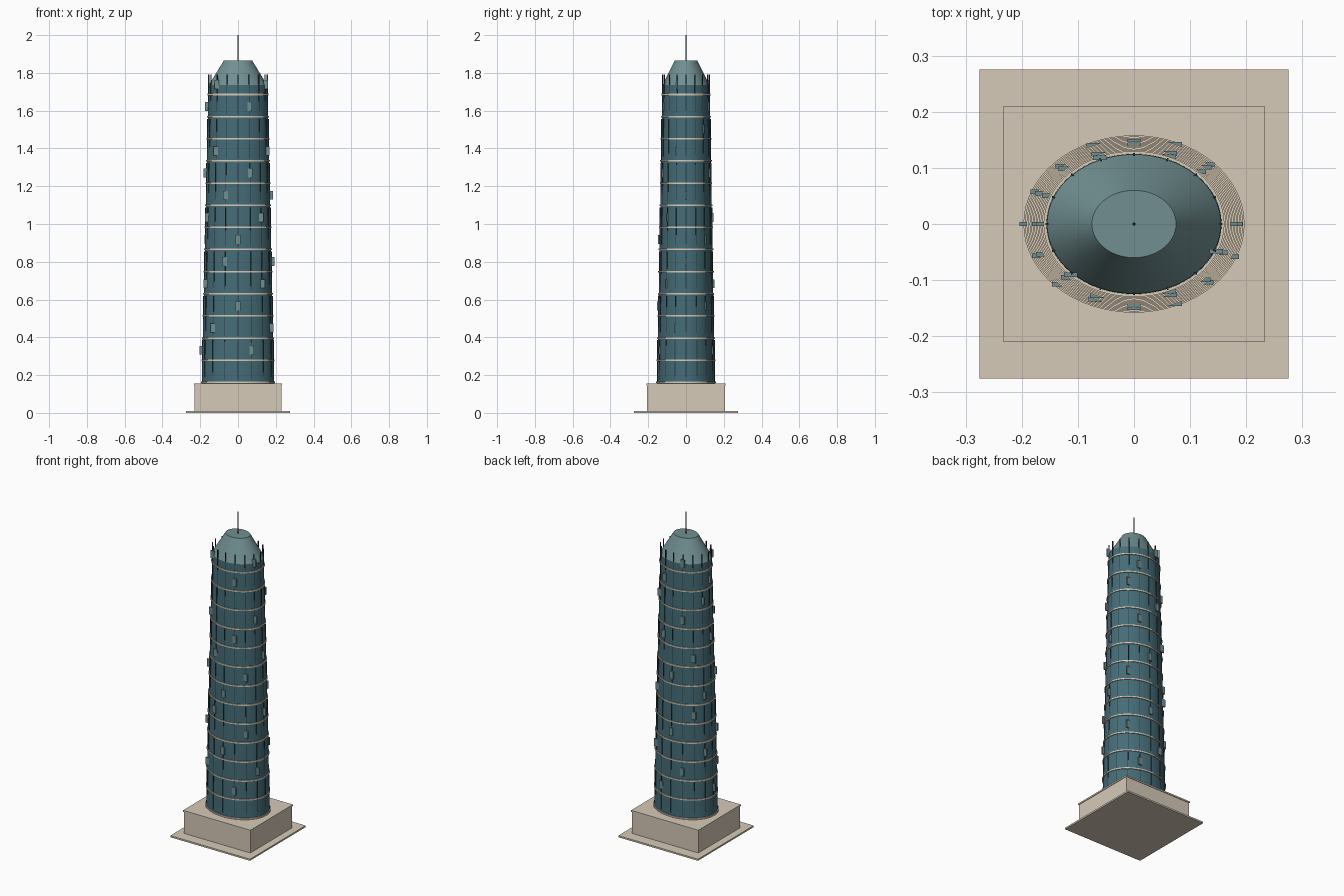
import bpy, bmesh, math
from mathutils import Matrix

cube = bpy.data.objects.get("Cube")
if cube:
    bpy.data.objects.remove(cube, do_unlink=True)


def material(name, rgb):
    m = bpy.data.materials.new(name)
    m.use_nodes = True
    m.diffuse_color = (*rgb, 1)
    bsdf = m.node_tree.nodes["Principled BSDF"]
    bsdf.inputs["Base Color"].default_value = (*rgb, 1)
    bsdf.inputs["Roughness"].default_value = 0.6
    return m


STONE = material("warm stone", (0.67, 0.59, 0.48))
TRIM = material("pale trim", (0.70, 0.60, 0.47))
GLASS = material("deep teal glass", (0.06, 0.15, 0.185))
ROOF = material("grey teal", (0.165, 0.275, 0.285))
DARK = material("dark metal", (0.02, 0.045, 0.055))

# Tower dimensions
FLOORS, BASE, STEP = 14, 0.162, 0.1172
WALL_TOP = 1.735
FINS = 16


def radii(z):
    """Half widths of the oval wall at height z."""
    t = (z - BASE) / (WALL_TOP - BASE)
    return 0.192 - 0.037 * t, 0.153 - 0.029 * t


def finish(bm, name, mat, smooth=False):
    me = bpy.data.meshes.new(name)
    bm.to_mesh(me)
    bm.free()
    me.materials.append(mat)
    ob = bpy.data.objects.new(name, me)
    bpy.context.collection.objects.link(ob)
    if smooth:
        bpy.ops.object.select_all(action='DESELECT')
        bpy.context.view_layer.objects.active = ob
        ob.select_set(True)
        bpy.ops.object.shade_smooth_by_angle(angle=math.radians(30))


def add_box(bm, centre, size, turn=0):
    mat = (Matrix.Translation(centre) @ Matrix.Rotation(turn, 4, 'Z')
           @ Matrix.Diagonal((*size, 1)))
    bmesh.ops.create_cube(bm, size=1, matrix=mat)


def add_oval(bm, low, high, z0, z1, sides=64):
    """Closed oval drum between two pairs of half widths."""
    loops = []
    for (rx, ry), z in ((low, z0), (high, z1)):
        loops.append([bm.verts.new((rx * math.cos(a), ry * math.sin(a), z))
                      for a in (math.tau * i / sides for i in range(sides))])
    a, b = loops
    for i in range(sides):
        j = (i + 1) % sides
        bm.faces.new((a[i], a[j], b[j], b[i]))
    bm.faces.new(a[::-1])
    bm.faces.new(b)


def box(name, centre, size, mat):
    bm = bmesh.new()
    add_box(bm, centre, size)
    finish(bm, name, mat)


def oval(name, low, high, z0, z1, mat):
    bm = bmesh.new()
    add_oval(bm, low, high, z0, z1)
    finish(bm, name, mat, True)


def wall_point(i, z, out):
    """Point beside fin i, pushed out from the wall."""
    rx, ry = radii(z)
    a = math.tau * i / FINS
    return (rx + out) * math.cos(a), (ry + out) * math.sin(a), z


# Plinth and podium
box("ground_slab", (0, 0, 0.005), (0.55, 0.55, 0.01), STONE)
box("podium", (0, 0, 0.078), (0.458, 0.412, 0.14), STONE)
box("podium_cap", (0, 0, 0.15), (0.465, 0.42, 0.009), STONE)

# Tapered wall, crown and mast
oval("tower_wall", radii(0.15), radii(WALL_TOP), 0.15, WALL_TOP, GLASS)
oval("crown", radii(WALL_TOP), (0.075, 0.06), WALL_TOP, 1.865, ROOF)
oval("mast", (0.003, 0.003), (0.002, 0.002), 1.86, 2.0, DARK)

# Floor bands
bm = bmesh.new()
for f in range(FLOORS):
    z = BASE + f * STEP
    rx, ry = radii(z)
    r = (rx + 0.005, ry + 0.005)
    add_oval(bm, r, r, z - 0.004, z + 0.004)
finish(bm, "floor_bands", TRIM, True)

# Slim upright fins, each spanning two floors and sunk into the wall below
bm = bmesh.new()
for f in range(1, FLOORS, 2):
    z = BASE + f * STEP
    for i in range(FINS):
        x, y, z = wall_point(i, z, -0.001)
        add_box(bm, (x, y, z), (0.006, 0.003, STEP * 1.8), math.atan2(y, x))
finish(bm, "wall_fins", DARK)

# Small panels climbing the wall, every fifth fin on each floor
bm = bmesh.new()
for f, first in enumerate((3, 5, 2, 4, 6, 2, 4, 6, 3, 5, 2, 3, 5), start=1):
    z = BASE + (f + 0.45) * STEP
    for i in (first, first + 5, first + 10):
        if (f, i) != (11, 12):
            add_box(bm, wall_point(i, z, 0.004), (0.024, 0.008, 0.047))
finish(bm, "wall_panels", ROOF)
